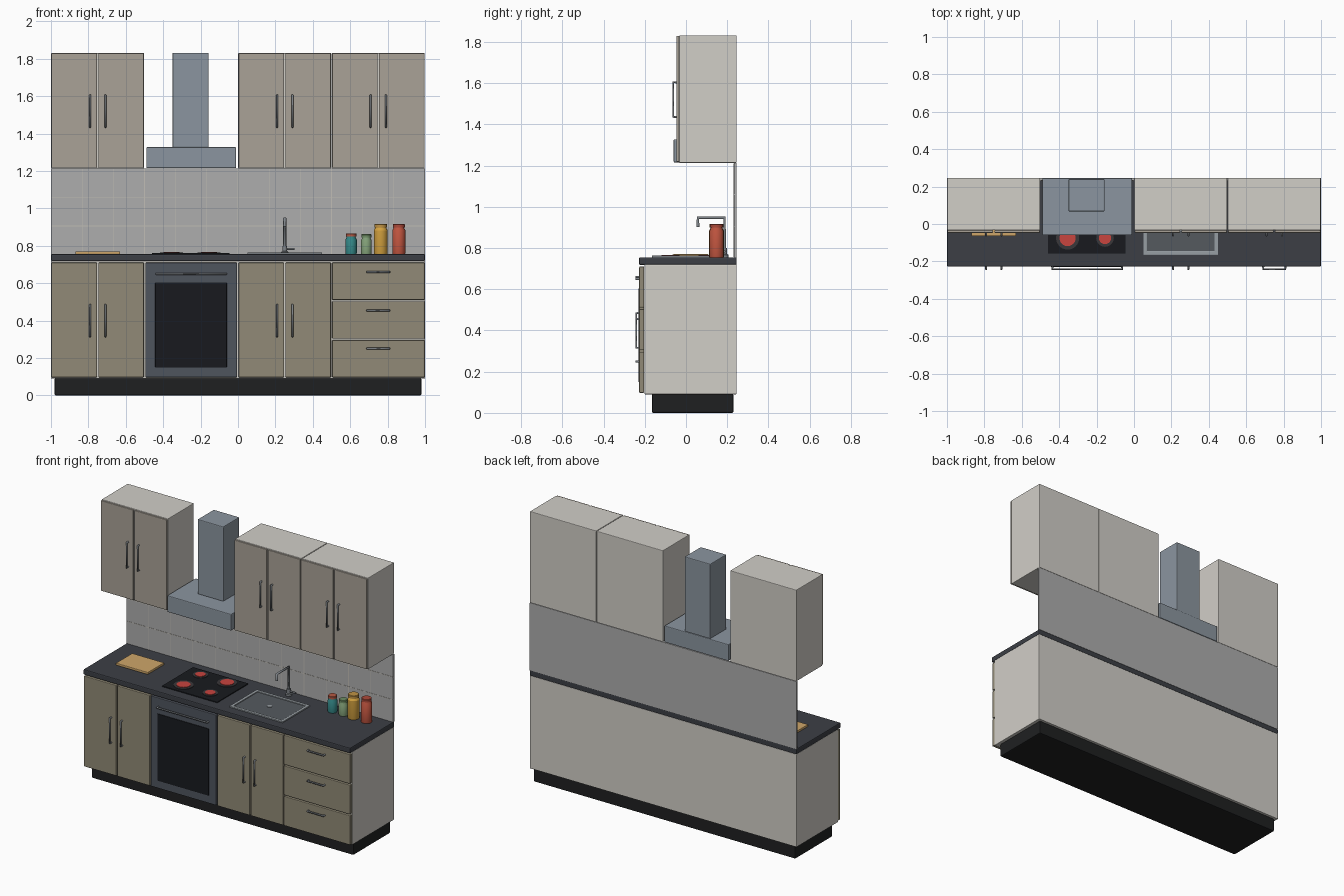
import bpy, bmesh, math
from mathutils import Vector

if "Cube" in bpy.data.objects:
    bpy.data.objects.remove(bpy.data.objects["Cube"])


def mat(name, r, g, b):
    m = bpy.data.materials.new(name)
    m.diffuse_color = [(c / 255) ** 2.2 for c in (r, g, b)] + [1]
    m.use_nodes = True
    m.node_tree.nodes["Principled BSDF"].inputs["Base Color"].default_value = m.diffuse_color
    return m


CARCASS = mat("carcass", 208, 205, 198)
UPPER = mat("upper_front", 168, 161, 150)
LOWER = mat("lower_front", 144, 137, 118)
DARK = mat("plinth_black", 36, 37, 38)
STONE = mat("worktop_stone", 62, 65, 71)
HOOD = mat("hood_steel", 138, 148, 158)
OVEN = mat("oven_steel", 80, 85, 94)
GLASS = mat("black_glass", 30, 32, 36)
STEEL = mat("steel", 125, 130, 135)
RIM = mat("sink_rim", 150, 157, 162)
BASIN = mat("sink_basin", 85, 90, 95)
TILE = mat("tile", 172, 172, 172)
GROUT = mat("grout", 192, 188, 180)
WOOD = mat("wood", 205, 165, 105)
RED = mat("burner_red", 200, 70, 65)
RING = mat("burner_ring", 60, 58, 60)


def add(name, mesh, material):
    ob = bpy.data.objects.new(name, mesh)
    bpy.context.collection.objects.link(ob)
    mesh.materials.append(material)
    return ob


def box(name, x, y, z, material, bevel=0.004):
    """Bevelled box from (min, max) pairs."""
    bm = bmesh.new()
    bmesh.ops.create_cube(bm, size=1)
    for v in bm.verts:
        v.co = Vector([(a + b) / 2 + c * (b - a) for (a, b), c in zip((x, y, z), v.co)])
    me = bpy.data.meshes.new(name)
    bm.to_mesh(me)
    bm.free()
    ob = add(name, me, material)
    if bevel:
        mod = ob.modifiers.new("bevel", 'BEVEL')
        mod.width, mod.segments = bevel, 2
    return ob


def lathe(name, x, y, profile, material, sides=16):
    """Closed solid of revolution from (radius, z) points."""
    bm = bmesh.new()
    rings = [[bm.verts.new((x + r * math.cos(2 * math.pi * i / sides),
                            y + r * math.sin(2 * math.pi * i / sides), z))
              for i in range(sides)] for r, z in profile]
    for lo, hi in zip(rings, rings[1:]):
        for i in range(sides):
            j = (i + 1) % sides
            bm.faces.new((lo[i], lo[j], hi[j], hi[i]))
    bm.faces.new(rings[0][::-1])
    bm.faces.new(rings[-1])
    me = bpy.data.meshes.new(name)
    bm.to_mesh(me)
    bm.free()
    return add(name, me, material)


def tube(name, points, radius, material):
    cu = bpy.data.curves.new(name, 'CURVE')
    cu.dimensions = '3D'
    cu.bevel_depth, cu.bevel_resolution, cu.use_fill_caps = radius, 1, True
    sp = cu.splines.new('POLY')
    sp.points.add(len(points) - 1)
    for p, co in zip(sp.points, points):
        p.co = (*co, 1)
    return add(name, cu, material)


def handle(name, x, z, length, front, upright=True):
    """Bow handle standing off a door front."""
    h = length / 2 - 0.006
    d = Vector((0, 0, h)) if upright else Vector((h, 0, 0))
    c, out = Vector((x, front + 0.002, z)), Vector((0, -0.017, 0))
    tube(name, [c - d, c - d + out, c + d + out, c + d], 0.006, STEEL)


def door_pair(name, x0, z, y, material, hz):
    """Two doors on a half-unit-wide cabinet with handles at the middle."""
    mid = x0 + 0.25
    for side, s in (("left", -1), ("right", 1)):
        xs = sorted((mid + s * 0.004, mid + s * 0.247))
        box(f"{name}_{side}_door", xs, y, z, material)
        handle(f"{name}_{side}_handle", mid + s * 0.041, hz, 0.18, y[0])


# base: plinth, carcass, worktop
BACK = 0.246
box("plinth", (-0.98, 0.98), (-0.165, 0.23), (0, 0.092), DARK, 0.006)
box("base_carcass", (-1, 1), (-0.202, BACK), (0.09, 0.72), CARCASS)
box("worktop", (-1, 1), (-0.228, BACK), (0.718, 0.755), STONE, 0.006)

# base doors and drawers
BASE_Y = (-0.227, -0.203)
for n, x0 in (("base_left", -1), ("base_sink", 0)):
    door_pair(n, x0, (0.097, 0.71), BASE_Y, LOWER, 0.4)
for i, (z0, z1, hz) in enumerate([(0.097, 0.296, 0.25), (0.304, 0.503, 0.455), (0.511, 0.71, 0.66)]):
    box(f"drawer_front_{i}", (0.503, 0.997), BASE_Y, (z0, z1), LOWER)
    handle(f"drawer_handle_{i}", 0.75, hz, 0.13, BASE_Y[0], False)

# oven
box("oven_front", (-0.495, -0.005), BASE_Y, (0.097, 0.71), OVEN)
box("oven_glass", (-0.443, -0.06), (-0.231, -0.22), (0.15, 0.603), GLASS, 0.002)
handle("oven_handle", -0.25, 0.65, 0.385, BASE_Y[0], False)

# splashback with grout grid
box("splashback", (-1, 1), (0.232, BACK), (0.753, 1.213), TILE, 0.002)
for i in range(1, 12):
    gx = -1 + i / 6
    box(f"grout_vertical_{i}", (gx - 0.002, gx + 0.002), (0.2305, 0.235), (0.756, 1.21), GROUT, 0)
for i, gz in enumerate((0.906, 1.06)):
    box(f"grout_horizontal_{i}", (-0.998, 0.998), (0.2305, 0.235), (gz - 0.002, gz + 0.002), GROUT, 0)

# wall cabinets
WALL_Y = (-0.047, -0.033)
for n, x0 in (("wall_left", -1), ("wall_middle", 0), ("wall_right", 0.5)):
    box(n + "_carcass", (x0 + 0.001, x0 + 0.498), (-0.033, BACK), (1.213, 1.832), CARCASS)
    door_pair(n, x0, (1.218, 1.829), WALL_Y, UPPER, 1.52)

# extractor hood
box("hood_canopy", (-0.49, -0.01), (-0.06, BACK), (1.215, 1.327), HOOD, 0.005)
box("hood_chimney", (-0.35, -0.157), (0.067, 0.24), (1.325, 1.832), HOOD, 0.005)

# hob and burners
T = 0.755
box("hob_glass", (-0.46, -0.045), (-0.158, 0.175), (T - 0.003, T + 0.006), GLASS, 0.002)
for i, (bx, by, r) in enumerate([(-0.355, -0.075, 0.062), (-0.155, -0.075, 0.047),
                                 (-0.355, 0.105, 0.047), (-0.155, 0.105, 0.062)]):
    lathe(f"burner_ring_{i}", bx, by, [(r, T), (r, T + 0.009)], RING, 24)
    lathe(f"burner_plate_{i}", bx, by, [(r * 0.7, T), (r * 0.7, T + 0.012)], RED, 24)

# sink: shallow basin inside a raised rim
box("sink_basin", (0.06, 0.44), (-0.155, 0.12), (T - 0.003, T + 0.002), BASIN, 0)
for n, x, y in (("front", (0.05, 0.45), (-0.165, -0.145)), ("back", (0.05, 0.45), (0.11, 0.13)),
                ("left", (0.05, 0.07), (-0.15, 0.115)), ("right", (0.43, 0.45), (-0.15, 0.115))):
    box(f"sink_rim_{n}", x, y, (T - 0.003, T + 0.008), RIM, 0.002)
lathe("sink_drain", 0.25, -0.018, [(0.016, T), (0.016, T + 0.005)], RIM)

# tap
lathe("tap_base", 0.25, 0.187, [(0.02, T - 0.002), (0.02, T + 0.012), (0.013, T + 0.016), (0.013, T + 0.045)], STEEL)
tube("tap_spout", [(0.25, 0.187, T), (0.25, 0.187, 0.947), (0.25, 0.058, 0.947), (0.25, 0.058, 0.903)], 0.0085, STEEL)
tube("tap_lever", [(0.25, 0.187, 0.784), (0.302, 0.187, 0.784)], 0.006, STEEL)

# chopping board
box("chopping_board", (-0.87, -0.63), (-0.065, 0.11), (T - 0.001, T + 0.015), WOOD)

# storage jars
for i, (jx, r, top, body, lid) in enumerate([
        (0.605, 0.030, 0.867, (55, 135, 135), (180, 90, 70)),
        (0.686, 0.029, 0.862, (130, 160, 120), (110, 140, 100)),
        (0.763, 0.037, 0.917, (210, 160, 65), (190, 145, 70)),
        (0.860, 0.035, 0.917, (190, 85, 65), (170, 75, 60))]):
    lathe(f"jar_body_{i}", jx, 0.148, [(r * 0.94, T - 0.001), (r, T + 0.006), (r, top - 0.034),
                                       (r * 0.8, top - 0.022), (r * 0.8, top - 0.015)], mat(f"jar_{i}", *body))
    lathe(f"jar_lid_{i}", jx, 0.148, [(r * 0.92, top - 0.018), (r * 0.92, top - 0.003),
                                      (r * 0.84, top)], mat(f"lid_{i}", *lid))

# smooth the round parts
bpy.ops.object.select_all(action='DESELECT')
for ob in bpy.data.objects:
    if ob.type == 'MESH' and ob.name.startswith(("jar", "burner", "tap", "sink_drain")):
        ob.select_set(True)
        bpy.context.view_layer.objects.active = ob
bpy.ops.object.shade_smooth_by_angle()
